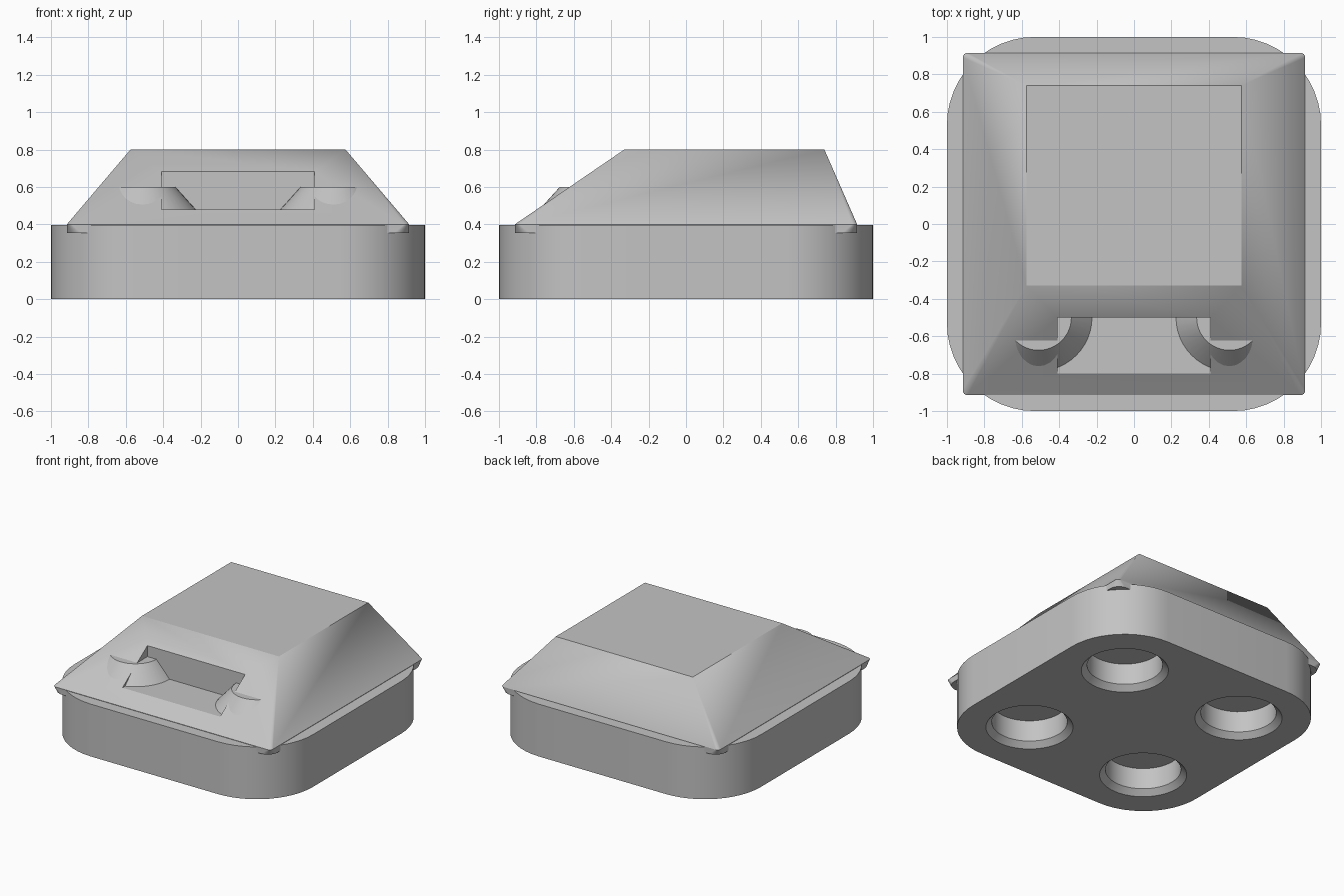
import bpy, bmesh
from math import cos, sin, pi

cube = bpy.data.objects.get("Cube")
if cube:
    bpy.data.objects.remove(cube, do_unlink=True)

grey = bpy.data.materials.new("light grey")
grey.use_nodes = True
colour = (0.55, 0.55, 0.55, 1)
grey.diffuse_color = colour
grey.node_tree.nodes["Principled BSDF"].inputs["Base Color"].default_value = colour


def rounded_rect(x, y0, y1, radius, z, steps=12):
    """Loop of points around a rectangle of half-width x with round corners."""
    corners = [(x, y1), (-x, y1), (-x, y0), (x, y0)]
    loop = []
    for i, (cx, cy) in enumerate(corners):
        cx -= radius if cx > 0 else -radius
        cy -= radius if cy > 0 else -radius
        for s in range(steps + 1):
            a = pi / 2 * (i + s / steps)
            loop.append((cx + radius * cos(a), cy + radius * sin(a), z))
    return loop


def circle(cx, cy, radius, z, steps=48):
    return [(cx + radius * cos(2 * pi * s / steps),
             cy + radius * sin(2 * pi * s / steps), z) for s in range(steps)]


def loft(name, stacks):
    """Skin each stack of loops, bottom to top, and cap both ends."""
    bm = bmesh.new()
    for stack in stacks:
        rings = [[bm.verts.new(p) for p in loop] for loop in stack]
        for low, high in zip(rings, rings[1:]):
            for i in range(len(low)):
                j = (i + 1) % len(low)
                bm.faces.new((low[i], low[j], high[j], high[i]))
        bm.faces.new(rings[0][::-1])
        bm.faces.new(rings[-1])
    bmesh.ops.remove_doubles(bm, verts=bm.verts[:], dist=0.0005)
    bmesh.ops.recalc_face_normals(bm, faces=bm.faces[:])
    mesh = bpy.data.meshes.new(name)
    bm.to_mesh(mesh)
    bm.free()
    mesh.materials.append(grey)
    obj = bpy.data.objects.new(name, mesh)
    bpy.context.collection.objects.link(obj)
    return obj


def select_only(obj):
    bpy.ops.object.select_all(action="DESELECT")
    obj.select_set(True)
    bpy.context.view_layer.objects.active = obj


def cut(obj, cutter):
    cutter.hide_render = True
    mod = obj.modifiers.new("cut", "BOOLEAN")
    mod.operation = "DIFFERENCE"
    mod.solver = "EXACT"
    mod.object = cutter
    select_only(obj)
    bpy.ops.object.modifier_apply(modifier=mod.name)
    bpy.data.objects.remove(cutter, do_unlink=True)


# Rounded square base with four chamfered sockets underneath
base = loft("base", [[rounded_rect(1, -1, 1, 0.47, z) for z in (0, 0.397)]])
sockets = [[circle(x, y, r, z) for r, z in ((0.31, -0.01), (0.26, 0.04), (0.26, 0.2))]
           for x in (-0.51, 0.51) for y in (-0.51, 0.51)]
cut(base, loft("socket_cutter", sockets))

# Tapered body, its lower rim sunk into the base
body = loft("tapered_body", [[
    rounded_rect(0.915, -0.915, 0.915, 0.08, 0.355),
    rounded_rect(0.915, -0.915, 0.915, 0.025, 0.4),
    rounded_rect(0.575, -0.33, 0.74, 0, 0.8)]])

# Box-shaped notch in the sloping front
notch = [[(-0.41, -0.8, z), (0.41, -0.8, z), (0.41, -0.5, z), (-0.41, -0.5, z)]
         for z in (0.478, 0.95)]
cut(body, loft("notch_cutter", [notch]))

# Conical studs at both ends of the notch, ending at its back wall
studs = []
for side, name in ((-1, "right_stud"), (1, "left_stud")):
    studs.append(loft(name, [[circle(side * 0.51, -0.5, 0.32, 0.44),
                              circle(side * 0.51, -0.5, 0.175, 0.6)]]))

for obj in [base, body] + studs:
    select_only(obj)
    bpy.ops.object.shade_smooth_by_angle(angle=pi / 9)
